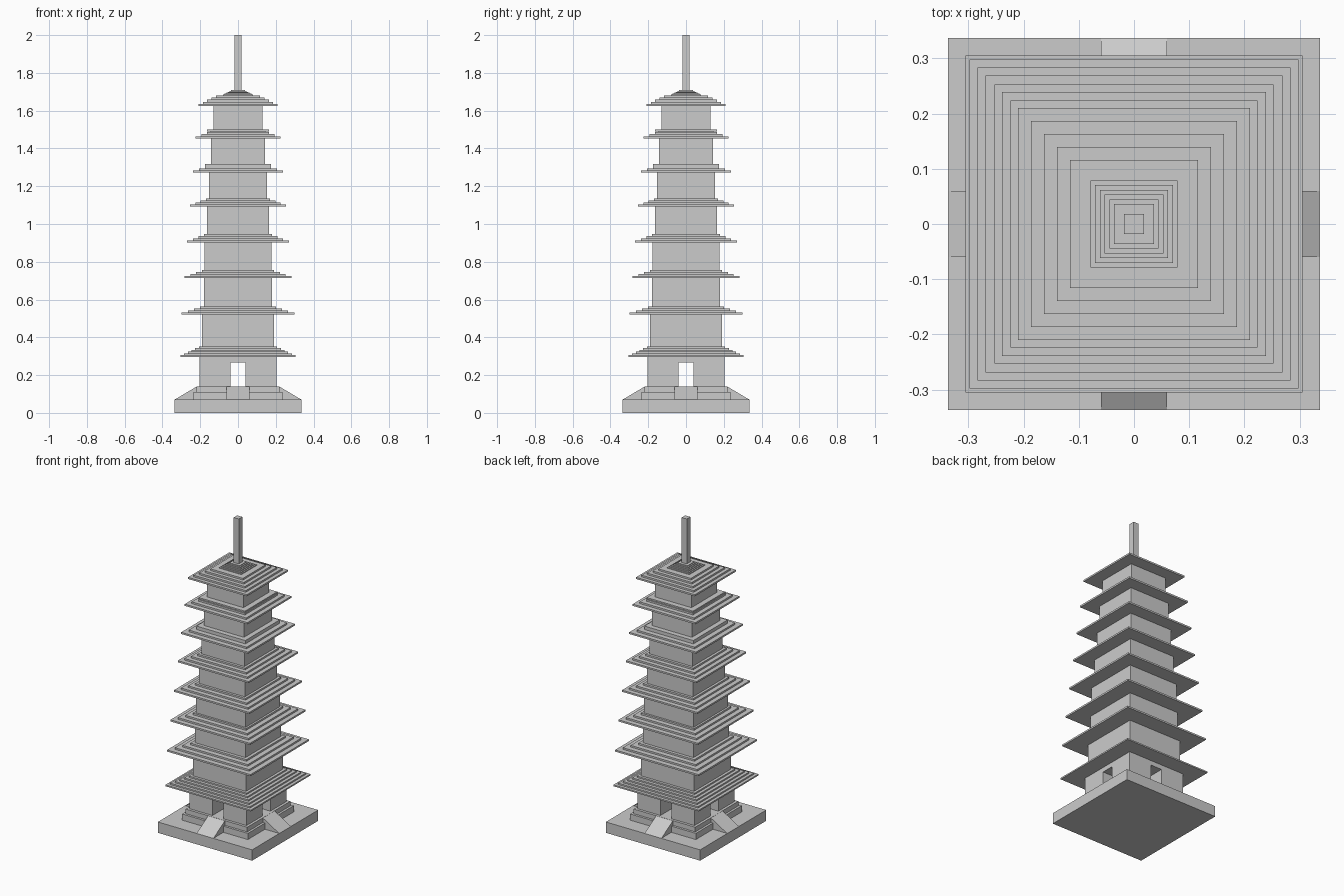
import bpy, bmesh
from math import pi
from mathutils import Matrix

cube = bpy.data.objects.get("Cube")
if cube:
    bpy.data.objects.remove(cube, do_unlink=True)

stone = bpy.data.materials.new("grey_stone")
stone.use_nodes = True
GREY = (0.6, 0.6, 0.6, 1)
stone.diffuse_color = GREY
stone.node_tree.nodes["Principled BSDF"].inputs["Base Color"].default_value = GREY


def finish(name, bm):
    bmesh.ops.recalc_face_normals(bm, faces=bm.faces)
    mesh = bpy.data.meshes.new(name)
    bm.to_mesh(mesh)
    bm.free()
    mesh.materials.append(stone)
    obj = bpy.data.objects.new(name, mesh)
    bpy.context.collection.objects.link(obj)
    return obj


def add_box(bm, x0, x1, y0, y1, z0, z1):
    size = Matrix.Diagonal((x1 - x0, y1 - y0, z1 - z0, 1))
    place = Matrix.Translation(((x0 + x1) / 2, (y0 + y1) / 2, (z0 + z1) / 2))
    bmesh.ops.create_cube(bm, size=1, matrix=place @ size)


def stack(name, layers):
    """Centred square slabs: (half width, bottom, top)."""
    bm = bmesh.new()
    for h, z0, z1 in layers:
        add_box(bm, -h, h, -h, h, z0, z1)
    return finish(name, bm)


def stepped(name, z0, z1, wide, narrow, count):
    """Evenly stepped square pyramid."""
    rise = (z1 - z0) / count
    run = (wide - narrow) / (count - 1)
    return stack(name, [(wide - i * run, z0 + i * rise, z0 + (i + 1) * rise)
                        for i in range(count)])


# Base and plinth
stack("base_slab", [(0.337, 0, 0.07)])
stack("plinth", [(0.235, 0.07, 0.11), (0.22, 0.11, 0.14)])

# Four entrance ramps
for i, side in enumerate(("front", "left", "back", "right")):
    bm = bmesh.new()
    profile = [(-0.336, 0.07), (-0.218, 0.14), (-0.218, 0.07)]
    face = bm.faces.new([bm.verts.new((-0.06, y, z)) for y, z in profile])
    ext = bmesh.ops.extrude_face_region(bm, geom=[face])
    bmesh.ops.translate(bm, vec=(0.12, 0, 0),
                        verts=[v for v in ext["geom"] if isinstance(v, bmesh.types.BMVert)])
    bmesh.ops.rotate(bm, verts=bm.verts, matrix=Matrix.Rotation(i * pi / 2, 3, "Z"))
    finish(side + "_ramp", bm)

# Ground storey: corner piers leave crossing passages under a solid lintel
bm = bmesh.new()
for sx in (-1, 1):
    for sy in (-1, 1):
        xs = sorted((sx * 0.04, sx * 0.203))
        ys = sorted((sy * 0.04, sy * 0.203))
        add_box(bm, *xs, *ys, 0.14, 0.267)
finish("ground_storey_piers", bm)
stack("ground_storey_lintel", [(0.203, 0.267, 0.30)])

# Stepped eaves: bottom, top, widest half, narrowest half, steps
eaves = [
    (0.297, 0.352, 0.305, 0.207, 6),
    (0.52, 0.564, 0.298, 0.2, 4),
    (0.713, 0.757, 0.284, 0.19, 4),
    (0.903, 0.946, 0.269, 0.18, 4),
    (1.092, 1.135, 0.253, 0.17, 4),
    (1.273, 1.306, 0.239, 0.175, 3),
    (1.453, 1.487, 0.224, 0.165, 3),
    (1.625, 1.68, 0.21, 0.116, 5),
]
for i, eave in enumerate(eaves):
    stepped(f"eave_{i + 1}", *eave)
stack("eave_6_lip", [(0.175, 1.306, 1.317)])
stack("eave_7_lip", [(0.145, 1.487, 1.491), (0.165, 1.491, 1.5)])

# Upper storeys fill the space between eaves
walls = [0.19, 0.18, 0.177, 0.164, 0.153, 0.143, 0.13]
for i, half in enumerate(walls):
    stack(f"storey_{i + 2}_walls", [(half, eaves[i][1], eaves[i + 1][0])])

# Roof cap and spire
stepped("roof_cap", 1.68, 1.71, 0.079, 0.036, 6)
stack("spire", [(0.018, 1.71, 2.0)])
